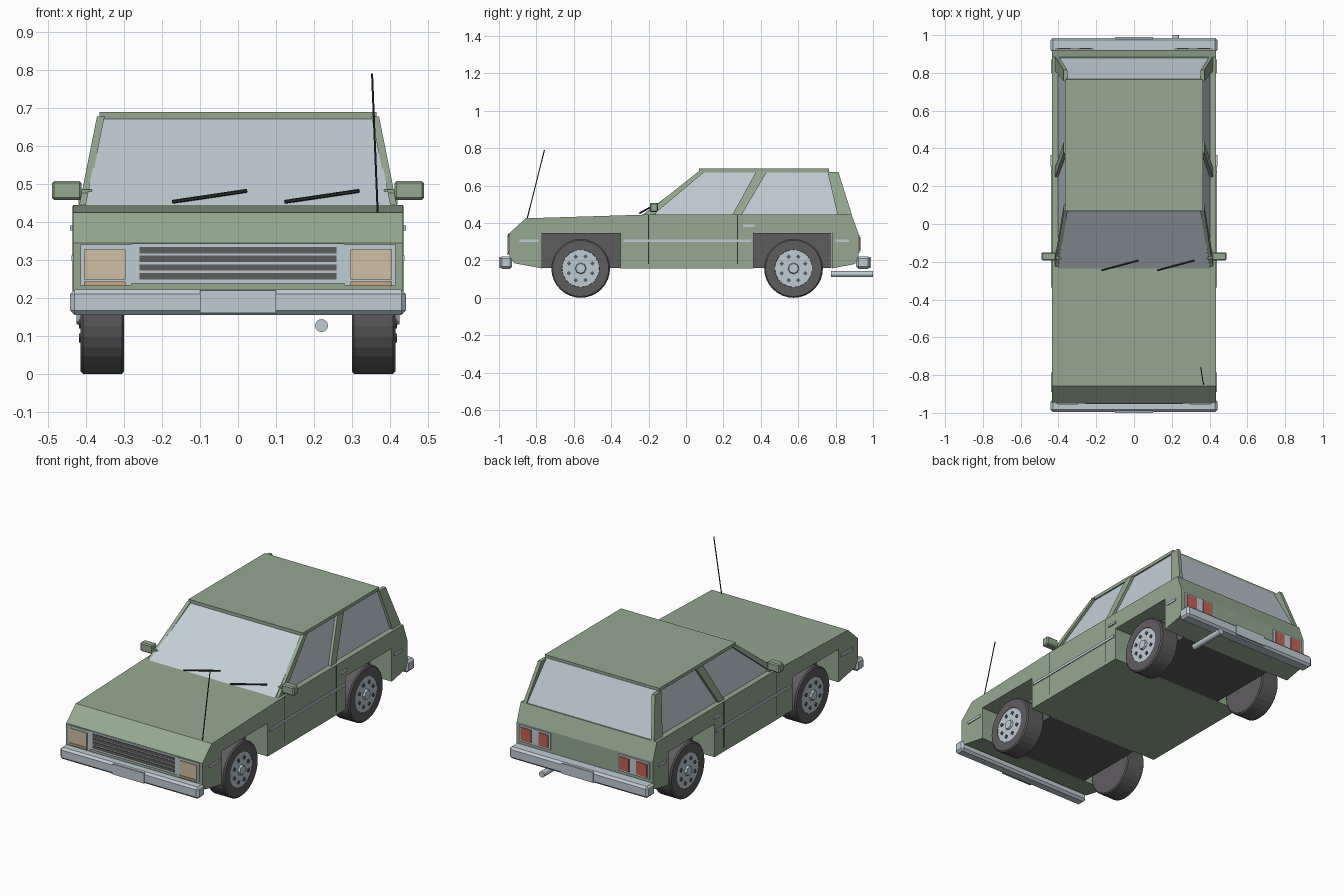
import bpy, bmesh, math
from mathutils import Vector

if "Cube" in bpy.data.objects:
    bpy.data.objects.remove(bpy.data.objects["Cube"])


def material(name, rgb):
    m = bpy.data.materials.new(name)
    lin = [((c / 255 + 0.055) / 1.055) ** 2.4 for c in rgb]
    m.diffuse_color = (*lin, 1)
    m.use_nodes = True
    m.node_tree.nodes["Principled BSDF"].inputs["Base Color"].default_value = m.diffuse_color
    return m


GREEN = material("body green", (149, 169, 145))
GLASS = material("window glass", (194, 206, 214))
CHROME = material("bright metal", (191, 204, 211))
GREY = material("dark grey rubber", (95, 93, 95))
BLACK = material("black trim", (48, 49, 51))
TAN = material("headlight tan", (208, 191, 163))
AMBER = material("indicator amber", (200, 165, 125))
RED = material("tail light red", (194, 98, 86))


def finish(name, bm, mat, bevel=0):
    bmesh.ops.recalc_face_normals(bm, faces=bm.faces)
    me = bpy.data.meshes.new(name)
    bm.to_mesh(me)
    bm.free()
    me.materials.append(mat)
    ob = bpy.data.objects.new(name, me)
    bpy.context.collection.objects.link(ob)
    if bevel:
        mod = ob.modifiers.new("bevel", 'BEVEL')
        mod.width = bevel
        mod.segments = 1
    return ob


def loft(name, a, b, mat):
    """Solid between two matching loops of points."""
    bm = bmesh.new()
    va = [bm.verts.new(p) for p in a]
    vb = [bm.verts.new(p) for p in b]
    bm.faces.new(va)
    bm.faces.new(vb)
    n = len(a)
    for i in range(n):
        j = (i + 1) % n
        bm.faces.new((va[i], va[j], vb[j], vb[i]))
    return finish(name, bm, mat)


def box(name, x, y, z, mat, bevel=0):
    bm = bmesh.new()
    bmesh.ops.create_cube(bm, size=1)
    for v in bm.verts:
        v.co = [r[0] + (c + 0.5) * (r[1] - r[0]) for c, r in zip(v.co, (x, y, z))]
    return finish(name, bm, mat, bevel)


def rod(name, p, q, r, mat, sides=8, r2=None):
    p, q = Vector(p), Vector(q)
    bm = bmesh.new()
    bmesh.ops.create_cone(bm, cap_ends=True, segments=sides, radius1=r,
                          radius2=r if r2 is None else r2, depth=(q - p).length)
    rot = (q - p).to_track_quat('Z', 'Y')
    for v in bm.verts:
        v.co = rot @ v.co + (p + q) / 2
    return finish(name, bm, mat)


def span(s, a, b):
    return tuple(sorted((s * a, s * b)))


# Lower body: side profile with square wheel openings, extruded across
profile = [(-0.945, 0.22), (-0.945, 0.345), (-0.857, 0.425), (-0.2, 0.445), (0.885, 0.445),
           (0.922, 0.345), (0.922, 0.20), (0.90, 0.18), (0.78, 0.157), (0.78, 0.348),
           (0.36, 0.348), (0.36, 0.157), (-0.35, 0.157), (-0.35, 0.348),
           (-0.77, 0.348), (-0.77, 0.157), (-0.92, 0.185)]
loft("body", [(-0.434, y, z) for y, z in profile], [(0.434, y, z) for y, z in profile], GREEN)
box("front_wheel_housing", (-0.295, 0.295), (-0.769, -0.351), (0.16, 0.347), GREY)
box("rear_wheel_housing", (-0.295, 0.295), (0.361, 0.779), (0.16, 0.347), GREY)

# Cabin glass block, roof slab
loft("cabin_glass",
     [(-0.402, -0.235, 0.444), (0.402, -0.235, 0.444), (0.402, 0.878, 0.444), (-0.402, 0.878, 0.444)],
     [(-0.356, 0.08, 0.675), (0.356, 0.08, 0.675), (0.356, 0.768, 0.675), (-0.356, 0.768, 0.675)],
     GLASS)
box("roof", (-0.365, 0.365), (0.07, 0.765), (0.671, 0.69), GREEN)

# Pillars: slanted plates just outside the glass
pillars = {
    "front_pillar": [(-0.225, 0.444), (-0.175, 0.444), (0.105, 0.678), (0.07, 0.678)],
    "middle_pillar": [(0.248, 0.444), (0.298, 0.444), (0.433, 0.674), (0.375, 0.674)],
    "rear_pillar": [(0.81, 0.444), (0.887, 0.444), (0.815, 0.672), (0.757, 0.672)],
}
for s in (-1, 1):
    for name, quad in pillars.items():
        def skin(off):
            return [(s * (0.402 + off - (z - 0.444) * 0.2), y, z) for y, z in quad]
        loft(name, skin(-0.004), skin(0.016), GREEN)

# Bumpers with centre plates
for name, y0, y1, yp in (("front", -0.995, -0.93, -1.0), ("rear", 0.91, 0.985, 0.98)):
    box(name + "_bumper", (-0.442, 0.442), (y0, y1), (0.155, 0.222), CHROME, 0.012)
    box(name + "_bumper_plate", (-0.1, 0.1), (yp, yp + 0.009), (0.16, 0.219), CHROME)

# Grille
box("grille_frame", (-0.28, 0.28), (-0.951, -0.944), (0.238, 0.343), CHROME)
for i in range(4):
    z = 0.249 + i * 0.0225
    box("grille_slat", (-0.26, 0.26), (-0.954, -0.95), (z, z + 0.017), GREY)

for s in (-1, 1):
    # Front lamps
    box("headlight_frame", span(s, 0.28, 0.415), (-0.95, -0.944), (0.232, 0.34), CHROME)
    box("headlight", span(s, 0.296, 0.405), (-0.955, -0.949), (0.248, 0.328), TAN)
    box("front_indicator", span(s, 0.296, 0.405), (-0.956, -0.949), (0.231, 0.243), AMBER)

    # Rear lamps: red, clear, red
    box("tail_light_frame", span(s, 0.215, 0.415), (0.921, 0.928), (0.24, 0.335), CHROME)
    box("tail_light_outer", span(s, 0.335, 0.403), (0.927, 0.933), (0.25, 0.325), RED)
    box("tail_light_inner", span(s, 0.227, 0.288), (0.927, 0.933), (0.25, 0.325), RED)

    # Side trim, door seams, handles
    for y0, y1 in ((-0.89, -0.785), (-0.335, 0.35), (0.8, 0.872)):
        box("side_trim", span(s, 0.433, 0.439), (y0, y1), (0.297, 0.312), CHROME)
    for y in (-0.2, 0.275):
        box("door_seam", span(s, 0.433, 0.4355), (y - 0.002, y + 0.002), (0.18, 0.442), BLACK)
    box("door_handle", span(s, 0.433, 0.442), (0.305, 0.365), (0.378, 0.391), CHROME)

    # Door mirrors
    box("mirror", span(s, 0.412, 0.49), (-0.193, -0.15), (0.458, 0.508), GREEN, 0.006)
    box("mirror_mount", span(s, 0.385, 0.42), (-0.185, -0.16), (0.446, 0.485), GREEN)

    # Wheels: tyre, hub disc, cap, ring of holes
    for y in (-0.563, 0.575):
        zc = 0.157
        bm = bmesh.new()
        rings = []
        for x, r in ((0.30, 0.15), (0.305, 0.157), (0.408, 0.157), (0.415, 0.15),
                     (0.415, 0.10), (0.405, 0.098)):
            rings.append([bm.verts.new((s * x, y + r * math.cos(a), zc + r * math.sin(a)))
                          for a in (i * math.tau / 32 for i in range(32))])
        bm.faces.new(rings[0])
        bm.faces.new(rings[-1])
        for a, b in zip(rings, rings[1:]):
            for i in range(32):
                j = (i + 1) % 32
                bm.faces.new((a[i], a[j], b[j], b[i]))
        finish("tyre", bm, GREY)
        rod("hub", (s * 0.40, y, zc), (s * 0.414, y, zc), 0.099, CHROME, 32)
        rod("hub_cap", (s * 0.41, y, zc), (s * 0.425, y, zc), 0.032, CHROME, 8, 0.026)
        for k in range(8):
            a = (k + 0.5) * math.tau / 8
            cy, cz = y + 0.068 * math.cos(a), zc + 0.068 * math.sin(a)
            rod("hub_hole", (s * 0.41, cy, cz), (s * 0.419, cy, cz), 0.012, GREY, 4)

# Wipers, aerial, exhaust
for x in (-0.173, 0.123):
    rod("wiper", (x, -0.246, 0.453), (x + 0.196, -0.194, 0.482), 0.005, BLACK, 6)
rod("aerial", (0.368, -0.85, 0.42), (0.353, -0.757, 0.79), 0.0028, BLACK, 6)
rod("exhaust_pipe", (0.22, 0.775, 0.127), (0.22, 1.0, 0.127), 0.017, CHROME, 16)
